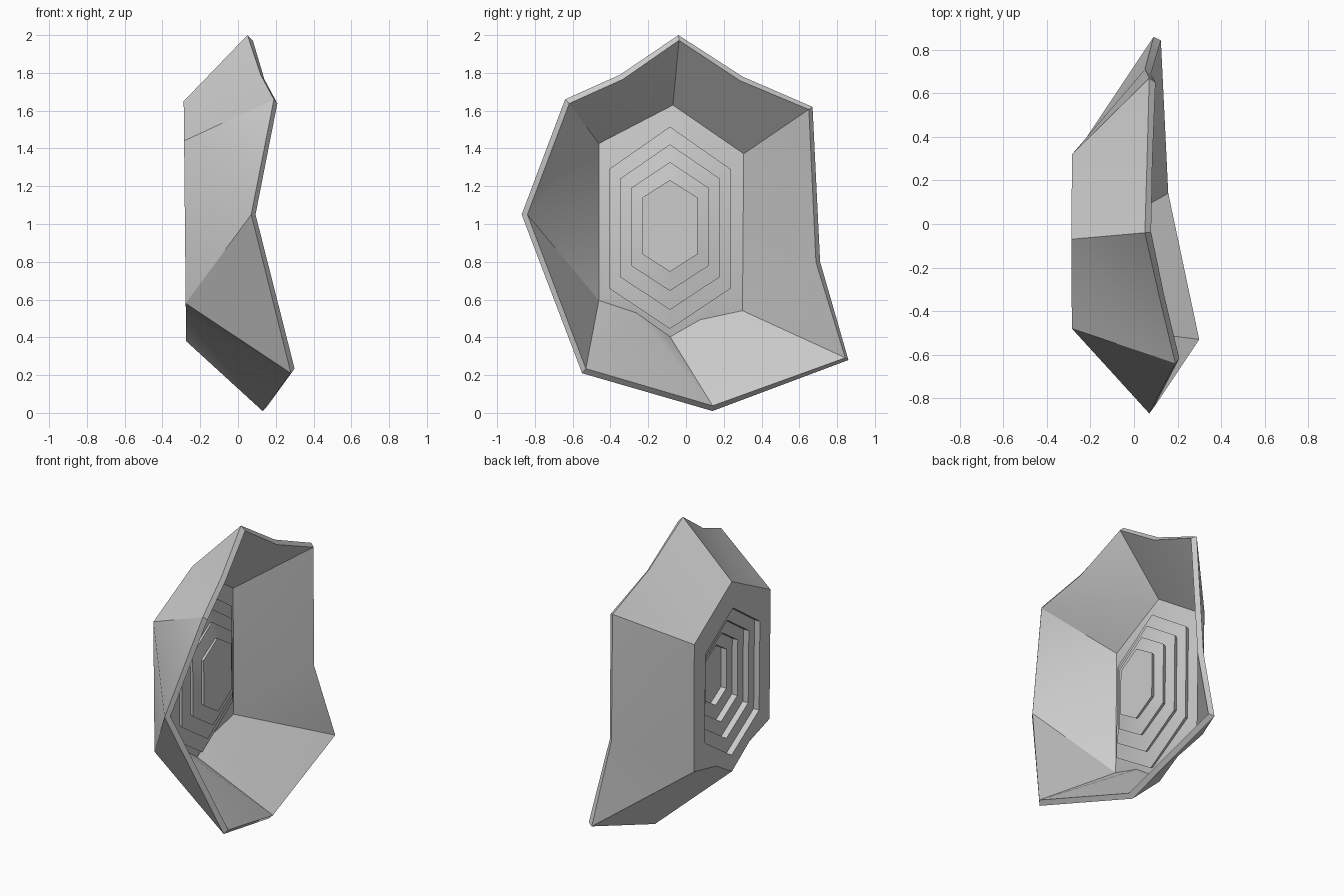
import bpy, bmesh

cube = bpy.data.objects.get("Cube")
if cube:
    bpy.data.objects.remove(cube, do_unlink=True)

# One plain grey material
grey = bpy.data.materials.new("plain_grey")
grey.use_nodes = True
grey.diffuse_color = (0.6, 0.6, 0.6, 1)
grey.node_tree.nodes["Principled BSDF"].inputs["Base Color"].default_value = (0.6, 0.6, 0.6, 1)

# Jagged rim, starting at the top and going towards +y
RIM = [(0.05, -0.04, 2.0), (0.06, 0.30, 1.78), (0.07, 0.67, 1.62), (0.05, 0.71, 0.80),
       (0.09, 0.86, 0.28), (0.13, 0.14, 0.01), (0.28, -0.55, 0.21), (0.07, -0.87, 1.05),
       (0.19, -0.64, 1.66), (0.12, -0.35, 1.79)]
# Outline (y, z) of the flat base, same order
BASE = [(-0.07, 1.65), (0.32, 1.38), (0.31, 0.53), (0.08, 0.48),
        (-0.09, 0.38), (-0.27, 0.51), (-0.48, 0.58), (-0.48, 1.44)]
# Flared side panels: r = rim point, b = base point
PANELS = ("b0 r0 r1,b0 r1 b1,r1 r2 b1,b1 r2 r3,b1 r3 b2,r3 r4 b2,b2 r4 b3,r4 r5 b3,b3 r5 b4,"
          "b4 r5 b5,r5 r6 b5,b5 r6 b6,b6 r6 r7,b6 r7 b7,b7 r7 r8,b7 r8 b0,r8 r9 b0,r9 r0 b0")

STEPS, DEPTH, CENTRE_Y = 4, 0.04, -0.085


def base_x(z):
    """The base leans back slightly towards the top."""
    return -0.275 - 0.01 * (z - 0.4)


def hexagon(bm, t, depth):
    """Tall hexagon; t runs from 0 (widest step) to 1 (innermost step)."""
    mix = lambda a, b: a + (b - a) * t
    half, top, bottom = mix(0.285, 0.11), mix(1.47, 1.19), mix(0.49, 0.79)
    high, low = mix(1.27, 1.12), mix(0.68, 0.86)
    points = [(0, top), (half, high), (half, low), (0, bottom), (-half, low), (-half, high)]
    return [bm.verts.new((base_x(z) + depth, CENTRE_Y + y, z)) for y, z in points]


def bridge(bm, outer, inner):
    n = len(outer)
    for i in range(n):
        j = (i + 1) % n
        bm.faces.new((outer[i], outer[j], inner[j], inner[i]))


bm = bmesh.new()
verts = {f"r{i}": bm.verts.new(p) for i, p in enumerate(RIM)}
verts.update({f"b{i}": bm.verts.new((base_x(z), y, z)) for i, (y, z) in enumerate(BASE)})
for panel in PANELS.split(","):
    bm.faces.new([verts[k] for k in panel.split()])

# Flat band between the base outline and the first step
loop = hexagon(bm, 0, 0)
spans = [(0, 1), (1, 2), (2, 3, 4), (4, 5, 6), (6, 7), (7, 0)]
for i, span in enumerate(spans):
    bm.faces.new([verts[f"b{k}"] for k in span] + [loop[(i + 1) % 6], loop[i]])

# Concentric steps pushed into the bowl
for s in range(STEPS):
    floor = hexagon(bm, s / (STEPS - 1), DEPTH * (s + 1))
    bridge(bm, loop, floor)
    loop = floor
    if s < STEPS - 1:
        ledge = hexagon(bm, (s + 1) / (STEPS - 1), DEPTH * (s + 1))
        bridge(bm, loop, ledge)
        loop = ledge
centre = bm.faces.new(loop)

# Normals point to the outside of the bowl
bmesh.ops.recalc_face_normals(bm, faces=bm.faces)
centre.normal_update()
if centre.normal.x > 0:
    bmesh.ops.reverse_faces(bm, faces=bm.faces)

mesh = bpy.data.meshes.new("stepped_bowl_shell")
bm.to_mesh(mesh)
bm.free()
mesh.materials.append(grey)
shell = bpy.data.objects.new("stepped_bowl_shell", mesh)
bpy.context.collection.objects.link(shell)

# Wall thickness grows inwards
solid = shell.modifiers.new("thickness", "SOLIDIFY")
solid.thickness = 0.035
solid.offset = -1
solid.use_even_offset = True

bpy.ops.object.select_all(action="DESELECT")
shell.select_set(True)
bpy.context.view_layer.objects.active = shell
bpy.ops.object.modifier_apply(modifier=solid.name)
bpy.ops.object.shade_smooth_by_angle()
